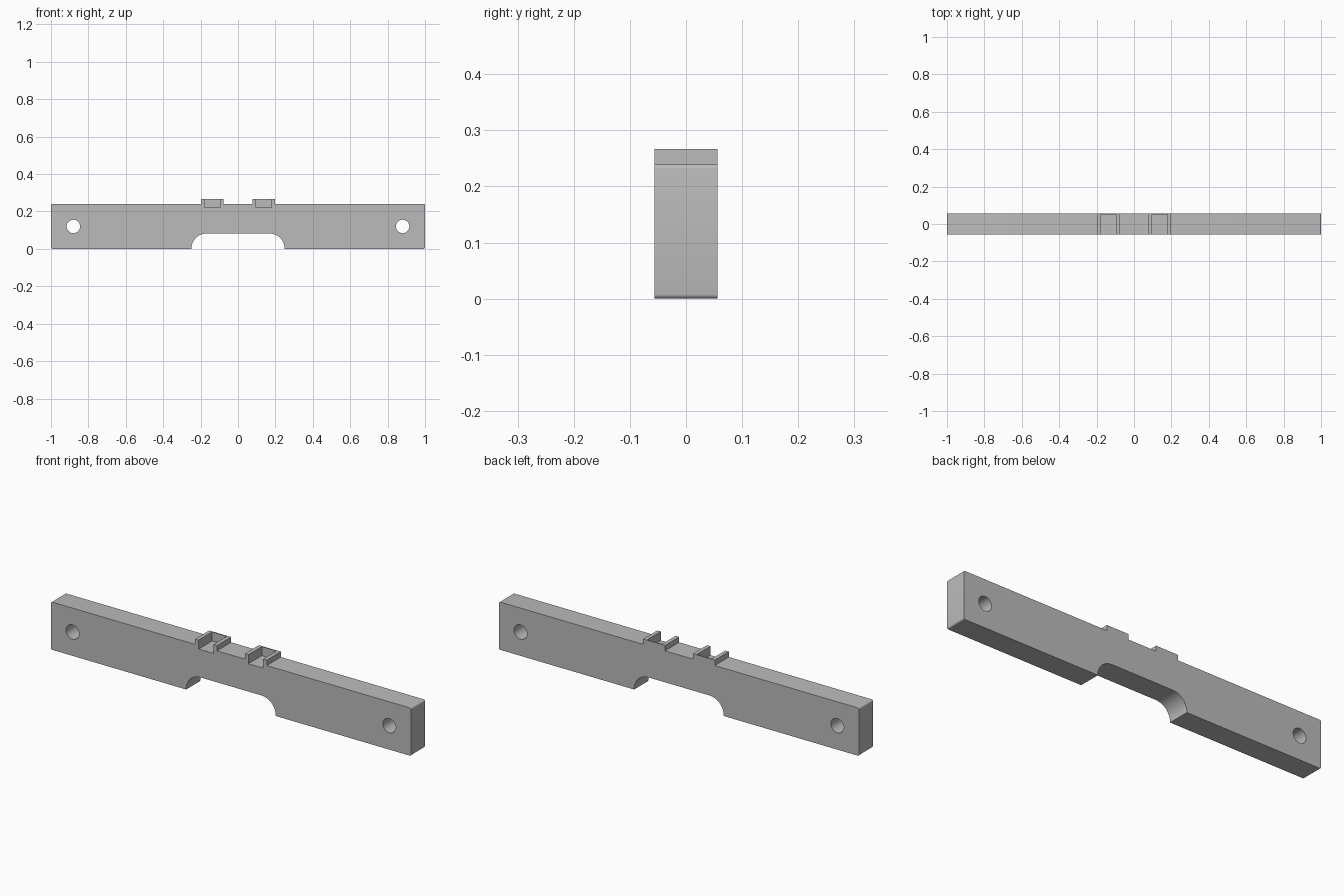
import bpy, bmesh, math

if "Cube" in bpy.data.objects:
    bpy.data.objects.remove(bpy.data.objects["Cube"])

HALF_D, TOP, LUG_TOP = 0.056, 0.24, 0.267

grey = bpy.data.materials.new("plain_grey")
grey.diffuse_color = (0.5, 0.5, 0.5, 1)
grey.use_nodes = True
grey.node_tree.nodes["Principled BSDF"].inputs["Base Color"].default_value = grey.diffuse_color


def arc(cx, cz, r, a0, a1, n):
    """Points on an arc in the xz plane, angles in degrees."""
    return [(cx + r * math.cos(math.radians(a0 + (a1 - a0) * i / n)),
             cz + r * math.sin(math.radians(a0 + (a1 - a0) * i / n))) for i in range(n + 1)]


def prism(name, points, y0, y1):
    """Extrude an xz outline from y0 to y1."""
    bm = bmesh.new()
    face = bm.faces.new([bm.verts.new((x, y0, z)) for x, z in points])
    ext = bmesh.ops.extrude_face_region(bm, geom=[face])
    verts = [v for v in ext["geom"] if isinstance(v, bmesh.types.BMVert)]
    bmesh.ops.translate(bm, verts=verts, vec=(0, y1 - y0, 0))
    bmesh.ops.recalc_face_normals(bm, faces=bm.faces)
    mesh = bpy.data.meshes.new(name)
    bm.to_mesh(mesh)
    bm.free()
    mesh.materials.append(grey)
    obj = bpy.data.objects.new(name, mesh)
    bpy.context.collection.objects.link(obj)
    return obj


# Bar outline, right half from bottom middle to top middle
R = 0.008
right = [(0.17, 0.082)]
right = arc(0.169, 0.002, 0.08, 90, 0, 12) + [(0.249, 0)]
right += arc(1 - R, R, R, -90, 0, 4) + arc(1 - R, TOP - R, R, 0, 90, 4)
right += [(0.199, TOP), (0.199, LUG_TOP), (0.077, LUG_TOP), (0.077, TOP)]
outline = right + [(-x, z) for x, z in reversed(right)]
bar = prism("bar", outline, -HALF_D, HALF_D)

# Cutters: mounting holes through the ends, pockets open at front and top
cutters = []
for side in (-1, 1):
    cutters.append(prism("hole_cutter", arc(side * 0.88, 0.12, 0.036, 0, 348.75, 31), -0.1, 0.1))
    cx = side * 0.138
    cutters.append(prism("pocket_cutter", [(cx - 0.041, 0.222), (cx + 0.041, 0.222),
                                           (cx + 0.041, 0.3), (cx - 0.041, 0.3)], -0.1, 0.05))

bpy.context.view_layer.objects.active = bar
bar.select_set(True)
for cutter in cutters:
    mod = bar.modifiers.new("cut", 'BOOLEAN')
    mod.operation, mod.solver, mod.object = 'DIFFERENCE', 'EXACT', cutter
    bpy.ops.object.modifier_apply(modifier=mod.name)
for cutter in cutters:
    bpy.data.objects.remove(cutter)

# Smooth rounded surfaces, sharp edges elsewhere
bpy.ops.object.shade_smooth_by_angle(angle=math.radians(30))
